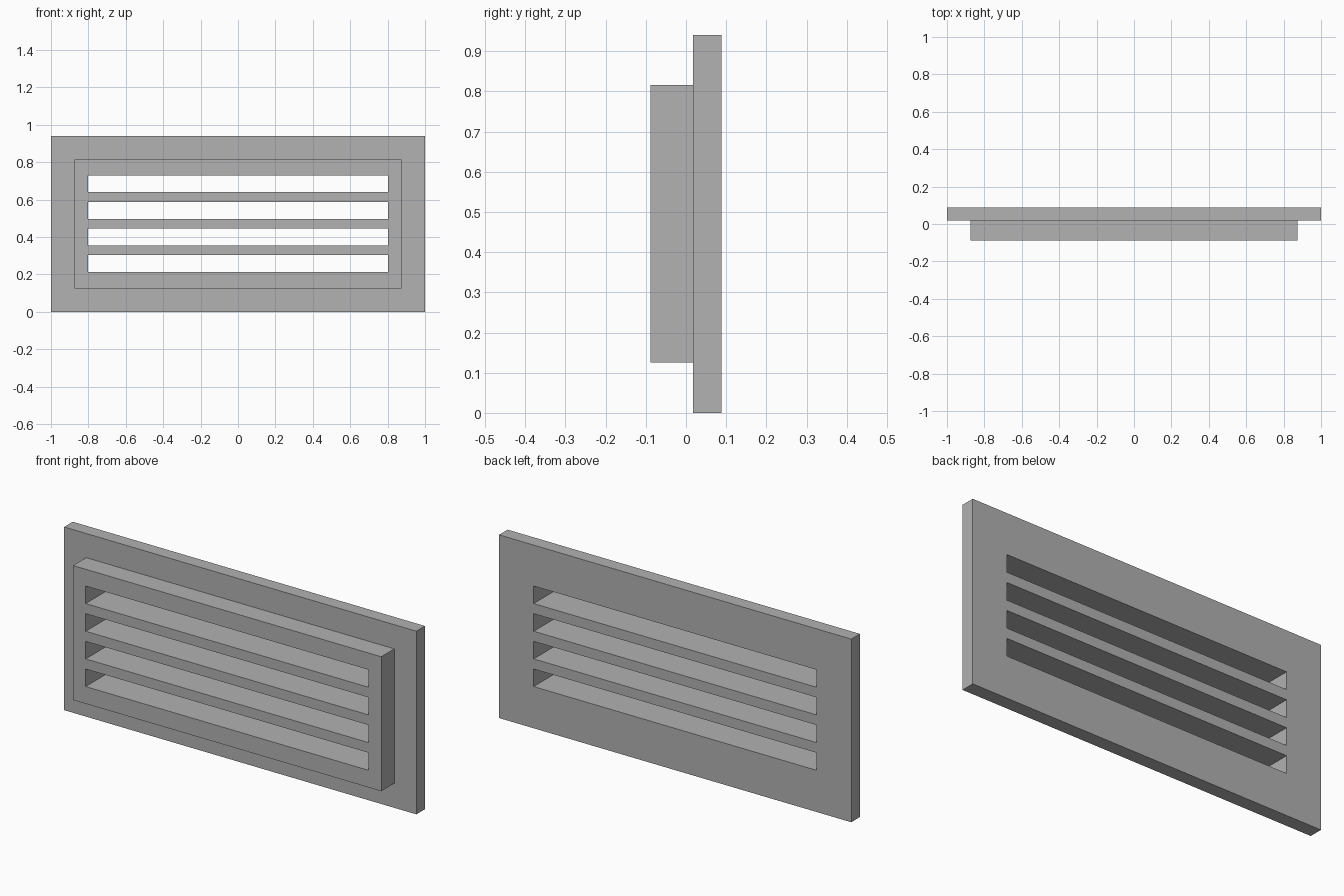
import bpy

default_cube = bpy.data.objects.get("Cube")
if default_cube:
    bpy.data.objects.remove(default_cube, do_unlink=True)

# Single flat grey
grey = bpy.data.materials.new("plain grey")
grey.use_nodes = True
colour = (0.445, 0.445, 0.445, 1)
grey.diffuse_color = colour
grey.node_tree.nodes["Principled BSDF"].inputs["Base Color"].default_value = colour


def box(name, half_x, y, z):
    """Box centred on x, spanning the given y and z ranges."""
    bpy.ops.mesh.primitive_cube_add(
        size=1, location=(0, (y[0] + y[1]) / 2, (z[0] + z[1]) / 2))
    obj = bpy.context.object
    obj.name = obj.data.name = name
    obj.scale = (2 * half_x, y[1] - y[0], z[1] - z[0])
    bpy.ops.object.transform_apply(location=True, rotation=False, scale=True)
    obj.data.materials.append(grey)
    return obj


def combine(target, tool, operation):
    """Apply an exact boolean and discard the helper."""
    tool.hide_render = True
    mod = target.modifiers.new(operation.lower(), "BOOLEAN")
    mod.operation = operation
    mod.solver = "EXACT"
    mod.object = tool
    bpy.context.view_layer.objects.active = target
    bpy.ops.object.modifier_apply(modifier=mod.name)
    bpy.data.objects.remove(tool, do_unlink=True)


# Wide back flange joined to the raised front panel (overlapping for a clean union)
vent = box("vent_grille", 1.0, (0.018, 0.088), (0, 0.94))
panel = box("raised_panel", 0.875, (-0.088, 0.05), (0.126, 0.816))
combine(vent, panel, "UNION")

# Four evenly spaced slots right through the body
slot_height, pitch, lowest = 0.09, 0.142, 0.214
for i in range(4):
    bottom = lowest + i * pitch
    slot = box("slot_cutter", 0.803, (-0.2, 0.2), (bottom, bottom + slot_height))
    combine(vent, slot, "DIFFERENCE")
